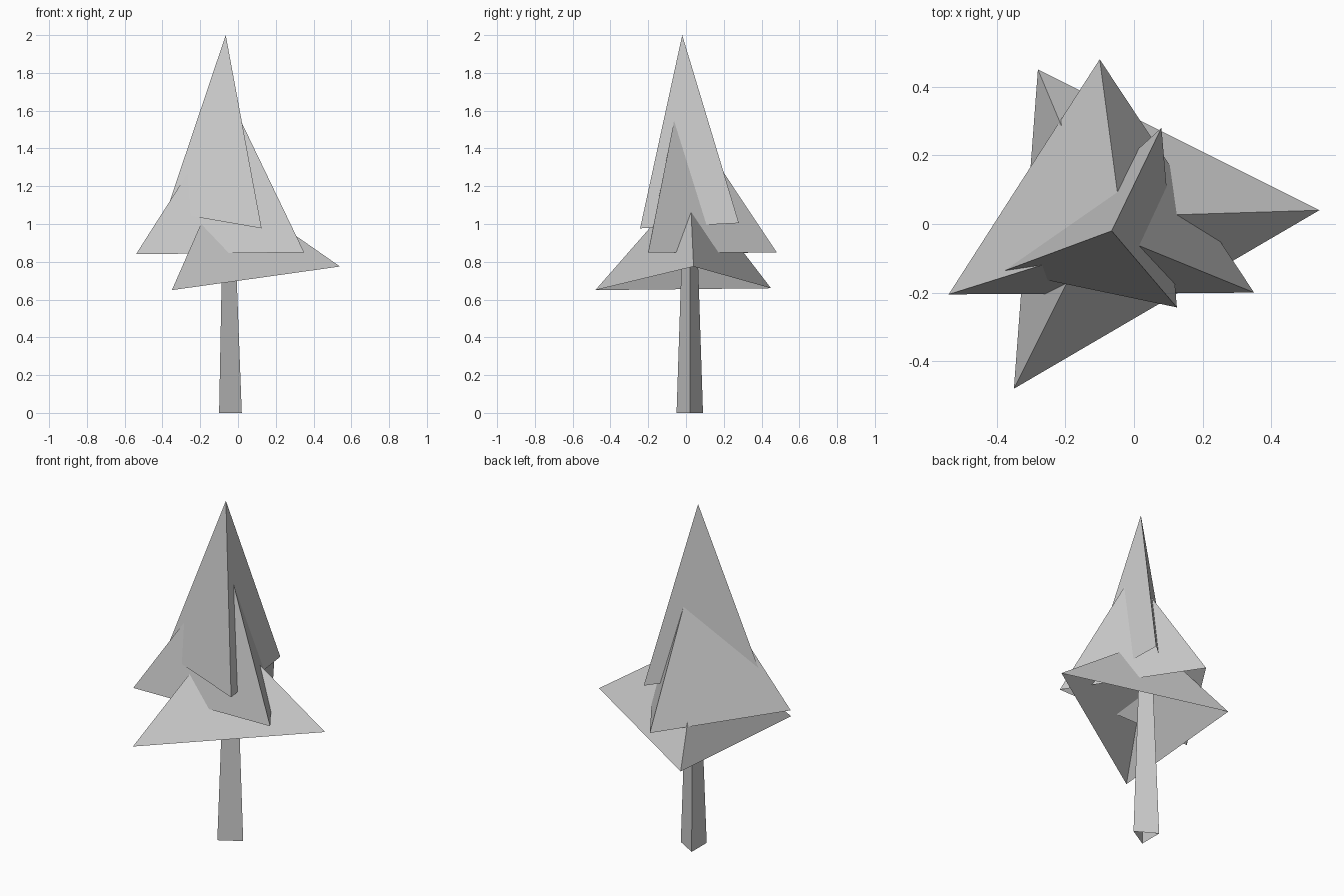
import bpy

if "Cube" in bpy.data.objects:
    bpy.data.objects.remove(bpy.data.objects["Cube"])


def make_mesh(name, verts, faces):
    mesh = bpy.data.meshes.new(name)
    mesh.from_pydata(verts, [], faces)
    mesh.update()
    obj = bpy.data.objects.new(name, mesh)
    bpy.context.collection.objects.link(obj)
    return obj


def foliage(name, apex, base):
    """Three-sided open-bottomed cone; base corners run counter-clockwise."""
    return make_mesh(name, base + [apex],
                     [(i, (i + 1) % 3, 3) for i in range(3)])


# Tapered three-sided trunk, open at both ends
cx, cy = -0.06, 0.02
corners = [(0.08, 0.0), (-0.04, 0.07), (-0.04, -0.07)]
rings = [(0.0, 1.0), (1.1, 0.48)]
trunk_verts = [(cx + x * s, cy + y * s, z) for z, s in rings for x, y in corners]
make_mesh("trunk", trunk_verts,
          [(i, (i + 1) % 3, (i + 1) % 3 + 3, i + 3) for i in range(3)])

# Foliage tiers, each tilted and turned a little
foliage("lower_foliage", (-0.10, 0.02, 1.22),
        [(0.54, 0.04, 0.775), (-0.28, 0.45, 0.66), (-0.35, -0.48, 0.65)])
foliage("middle_foliage", (-0.03, -0.045, 1.64),
        [(0.35, -0.20, 0.85), (-0.10, 0.48, 0.85), (-0.54, -0.205, 0.84)])
foliage("upper_foliage", (-0.065, -0.02, 2.0),
        [(0.125, -0.243, 0.977), (0.08, 0.28, 1.005), (-0.38, -0.137, 1.065)])
